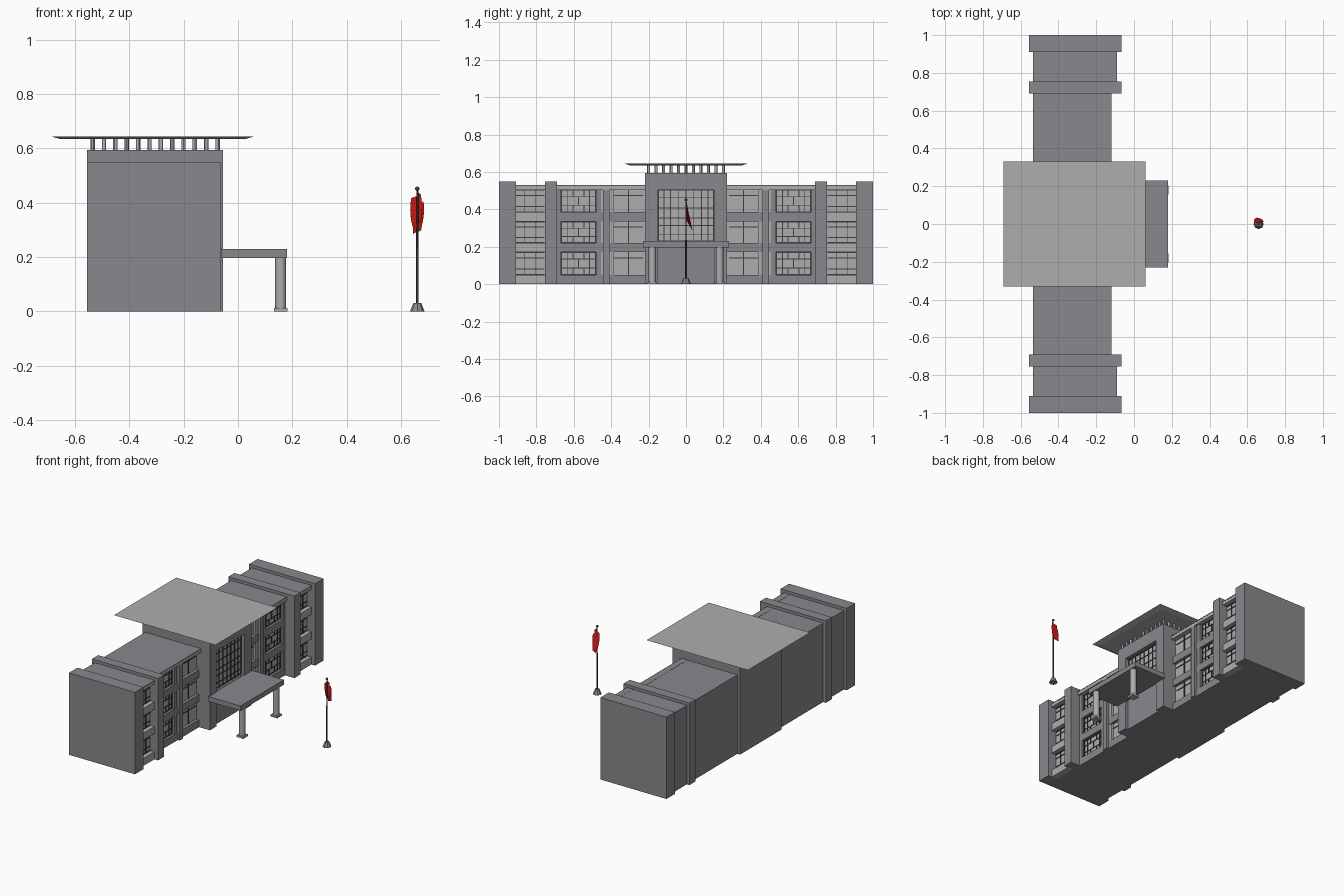
import bpy, bmesh, math
from mathutils import Matrix, Vector

if "Cube" in bpy.data.objects:
    bpy.data.objects.remove(bpy.data.objects["Cube"])


def material(name, r, g, b):
    m = bpy.data.materials.new(name)
    m.diffuse_color = (r, g, b, 1)
    m.use_nodes = True
    m.node_tree.nodes["Principled BSDF"].inputs["Base Color"].default_value = m.diffuse_color
    return m


WALL = material("wall_grey", 0.25, 0.25, 0.27)
LIGHT = material("light_grey", 0.42, 0.42, 0.42)
DARK = material("frame_dark", 0.05, 0.05, 0.055)
RED = material("flag_red", 0.6, 0.01, 0.01)


def finish(name, bm, mat, smooth=False):
    me = bpy.data.meshes.new(name)
    bm.to_mesh(me)
    bm.free()
    ob = bpy.data.objects.new(name, me)
    bpy.context.collection.objects.link(ob)
    me.materials.append(mat)
    if smooth:
        bpy.ops.object.select_all(action='DESELECT')
        ob.select_set(True)
        bpy.context.view_layer.objects.active = ob
        bpy.ops.object.shade_smooth_by_angle()
    return ob


def boxes(name, items, mat, mirror=False):
    """Each item is (x0, x1, y0, y1, z0, z1); mirror repeats it across y = 0."""
    bm = bmesh.new()
    for x0, x1, y0, y1, z0, z1 in items:
        for s in ((1, -1) if mirror else (1,)):
            c = Vector(((x0 + x1) / 2, s * (y0 + y1) / 2, (z0 + z1) / 2))
            size = (x1 - x0, y1 - y0, z1 - z0, 1)
            bmesh.ops.create_cube(bm, size=1, matrix=Matrix.Translation(c) @ Matrix.Diagonal(size))
    return finish(name, bm, mat)


def cylinders(name, spots, z0, z1, r1, r2, n, mat, smooth=True):
    bm = bmesh.new()
    for x, y in spots:
        bmesh.ops.create_cone(bm, cap_ends=True, segments=n, radius1=r1, radius2=r2,
                              depth=z1 - z0, matrix=Matrix.Translation((x, y, (z0 + z1) / 2)))
    return finish(name, bm, mat, smooth)


def bars(x, y0, y1, z0, z1, vert, horiz, t=0.0045):
    """Window frame bars: vert = (pos, low, high) and horiz = pos, all as fractions."""
    w, h = y1 - y0, z1 - z0
    out = []
    for p, a, b in vert:
        c = y0 + t / 2 + p * (w - t)
        out.append((x, x + 0.006, c - t / 2, c + t / 2, z0 + a * h, z0 + b * h))
    for p in horiz:
        c = z0 + t / 2 + p * (h - t)
        out.append((x, x + 0.005, y0, y1, c - t / 2, c + t / 2))
    return out


FLOORS = [(0.05, 0.172), (0.22, 0.335), (0.385, 0.505)]
SPANDRELS = [(0.0, 0.05), (0.172, 0.22), (0.335, 0.385)]

# Massing of the end blocks, towers and wings
boxes("end_block", [(-0.555, -0.065, 0.91, 1.0, 0, 0.55)], WALL, True)
boxes("tower", [(-0.555, -0.065, 0.69, 0.755, 0, 0.55)], WALL, True)
boxes("inner_wing", [(-0.535, -0.16, 0.21, 0.70, 0, 0.53)], WALL, True)
boxes("outer_wing", [(-0.535, -0.13, 0.75, 0.915, 0, 0.53)], WALL, True)
boxes("wing_roof_edge", [(-0.165, -0.12, 0.21, 0.70, 0.525, 0.531),
                         (-0.135, -0.09, 0.75, 0.915, 0.525, 0.531)], WALL, True)
boxes("wing_lintel", [(-0.165, -0.121, 0.21, 0.70, 0.505, 0.525),
                      (-0.135, -0.091, 0.75, 0.915, 0.505, 0.525)], LIGHT, True)

# Window glass
boxes("wing_glass", [(-0.165, -0.155, 0.21, 0.70, 0.02, 0.51),
                     (-0.135, -0.125, 0.75, 0.915, 0.02, 0.51)], LIGHT, True)

# Wing wall face: spandrels and piers around the windows
boxes("wing_spandrel", [(-0.162, -0.135, 0.21, 0.70, a, b) for a, b in SPANDRELS], WALL, True)
boxes("wing_pier", [(-0.162, -0.134, 0.455, 0.482, 0, 0.505),
                    (-0.162, -0.134, 0.668, 0.70, 0, 0.505)], WALL, True)
boxes("wing_pilaster", [(-0.162, -0.121, 0.41, 0.445, 0, 0.505)], WALL, True)
boxes("pale_strip", [(-0.162, -0.14, 0.445, 0.456, 0, 0.505),
                     (-0.162, -0.14, 0.385, 0.411, 0.05, 0.505)], LIGHT, True)
boxes("outer_spandrel", [(-0.132, -0.092, 0.75, 0.915, a, b) for a, b in SPANDRELS], LIGHT, True)

# Window frames of the wings
frames = []
for a, b in FLOORS:
    frames += bars(-0.156, 0.482, 0.668, a, b,
                   [(0, 0, 1), (1, 0, 1), (0.17, 0, 1), (0.83, 0, 1), (0.5, 0.3, 0.7),
                    (0.34, 0.7, 1), (0.66, 0.7, 1), (0.34, 0, 0.3), (0.66, 0, 0.3)],
                   [0, 0.3, 0.7, 1])
    frames += bars(-0.156, 0.23, 0.385, a, b, [(0.5, 0, 1)], [0.75])
    frames += bars(-0.126, 0.757, 0.908, a, b, [(0.3, 0, 1), (0.7, 0, 1)], [0, 0.25, 0.75, 1])
boxes("wing_window_frame", frames, DARK, True)

# Central block with a recessed front
boxes("central_block", [(-0.555, -0.10, -0.22, 0.22, 0, 0.595)], WALL)
boxes("central_pier", [(-0.105, -0.055, 0.15, 0.22, 0, 0.595)], WALL, True)
boxes("central_header", [(-0.105, -0.055, -0.15, 0.15, 0.505, 0.595)], WALL)
boxes("entrance_panel", [(-0.105, -0.075, -0.15, 0.15, 0, 0.21)], WALL)
boxes("central_glass", [(-0.105, -0.085, -0.15, 0.15, 0.21, 0.51)], LIGHT)
cols = [0, 0.1, 0.22, 0.36, 0.5, 0.64, 0.78, 0.9, 1]
boxes("central_window_frame", bars(-0.086, -0.15, 0.15, 0.23, 0.505, [(c, 0, 1) for c in cols],
                                   [0, 0.12, 0.3, 0.45, 0.65, 0.85, 1]), DARK)

# Entrance canopy on two columns
boxes("canopy", [(-0.06, 0.18, -0.23, 0.23, 0.197, 0.23)], WALL)
spots = [(0.157, 0.18), (0.157, -0.18)]
cylinders("canopy_column", spots, 0.01, 0.2, 0.02, 0.02, 24, LIGHT)
boxes("column_base", [(0.132, 0.182, 0.155, 0.205, 0, 0.012)], LIGHT, True)

# Roof posts around the edge of the central block
xs = [-0.535 + 0.46 * i / 11 for i in range(12)]
ys = [-0.2 + 0.04 * i for i in range(11)]
ring = [(x, y) for x in xs for y in (ys[0], ys[-1])]
ring += [(x, y) for y in ys[1:-1] for x in (xs[0], xs[-1])]
cylinders("roof_post", ring, 0.59, 0.638, 0.008, 0.008, 12, LIGHT)

# Flat roof plate, narrower underneath
roof = boxes("roof_plate", [(-0.69, 0.062, -0.33, 0.33, 0.634, 0.645)], LIGHT)
for v in roof.data.vertices:
    if v.co.z < 0.64:
        v.co.x = -0.314 + (v.co.x + 0.314) * 0.9
        v.co.y *= 0.9

# Flagpole
FX = 0.66
cylinders("flagpole_base", [(FX, 0)], 0, 0.032, 0.027, 0.014, 8, WALL, False)
cylinders("flagpole", [(FX, 0)], 0.03, 0.45, 0.0045, 0.0035, 12, DARK)
bm = bmesh.new()
bmesh.ops.create_uvsphere(bm, u_segments=12, v_segments=8, radius=0.008,
                          matrix=Matrix.Translation((FX, 0, 0.452)))
finish("flagpole_ball", bm, DARK, True)

# Drooping folded flag
bm = bmesh.new()
N, M = 16, 8
grid = []
for i in range(N + 1):
    s = i / N
    row = []
    for j in range(M + 1):
        t = j / M
        spread = 0.25 + 0.75 * math.sin(math.pi * min(0.85, 0.2 + 0.5 * t + 0.25 * s))
        x = FX + 0.026 * spread * math.sin(s * math.pi * 3.5) * min(1, s * 4)
        y = 0.004 + 0.031 * s * (0.3 + 0.7 * t)
        z = 0.44 - 0.055 * s - t * 0.1
        row.append(bm.verts.new((x, y, z)))
    grid.append(row)
for i in range(N):
    for j in range(M):
        bm.faces.new((grid[i][j], grid[i + 1][j], grid[i + 1][j + 1], grid[i][j + 1]))
finish("flag", bm, RED, True)
